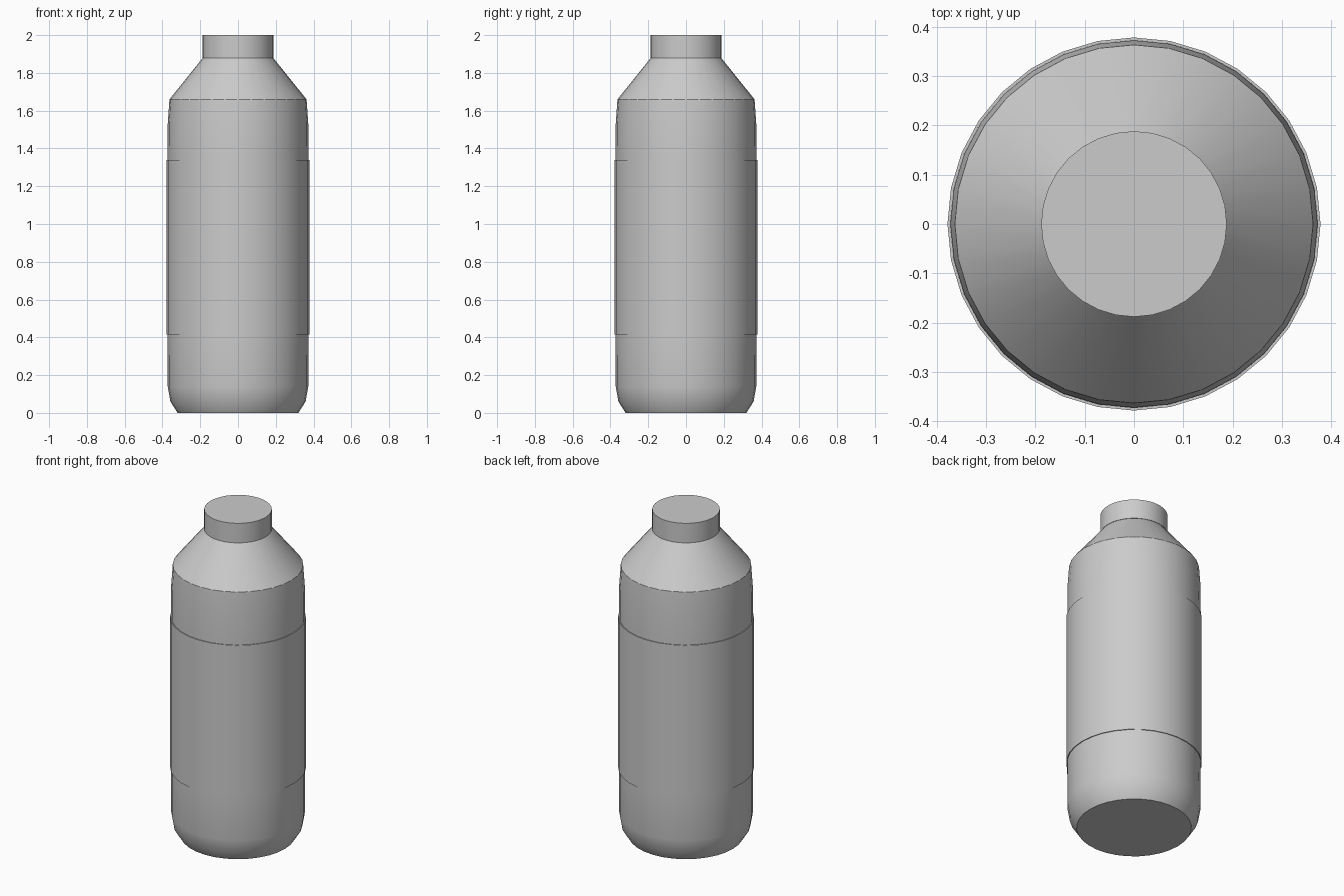
import bpy, bmesh
from math import radians, pi, cos, sin

if "Cube" in bpy.data.objects:
    bpy.data.objects.remove(bpy.data.objects["Cube"])

SIDES = 32


def lathe(name, profile, closed=False):
    """Revolve (radius, height) points; open profiles get end caps."""
    bm = bmesh.new()
    rings = [[bm.verts.new((r * cos(2 * pi * i / SIDES), r * sin(2 * pi * i / SIDES), z))
              for i in range(SIDES)] for r, z in profile]
    pairs = list(zip(rings, rings[1:]))
    if closed:
        pairs.append((rings[-1], rings[0]))
    for a, b in pairs:
        for i in range(SIDES):
            j = (i + 1) % SIDES
            bm.faces.new((a[i], a[j], b[j], b[i]))
    if not closed:
        bm.faces.new(rings[0][::-1])
        bm.faces.new(rings[-1])
    bmesh.ops.recalc_face_normals(bm, faces=bm.faces)
    mesh = bpy.data.meshes.new(name)
    bm.to_mesh(mesh)
    bm.free()
    obj = bpy.data.objects.new(name, mesh)
    bpy.context.collection.objects.link(obj)
    bpy.ops.object.select_all(action='DESELECT')
    obj.select_set(True)
    bpy.context.view_layer.objects.active = obj
    bpy.ops.object.shade_smooth_by_angle(angle=radians(32))
    return obj


# Bottle body with rounded foot and conical shoulder
lathe("bottle_body", [(0.32, 0), (0.358, 0.06), (0.372, 0.14), (0.373, 0.41), (0.373, 1.34),
                      (0.372, 1.53), (0.363, 1.66), (0.186, 1.88)])

# Thin sleeve wrapped around the middle
lathe("label_sleeve", [(0.371, 0.415), (0.378, 0.415), (0.378, 1.34), (0.371, 1.34)], closed=True)

# Screw cap
lathe("cap", [(0.188, 1.88), (0.188, 2.0)])
